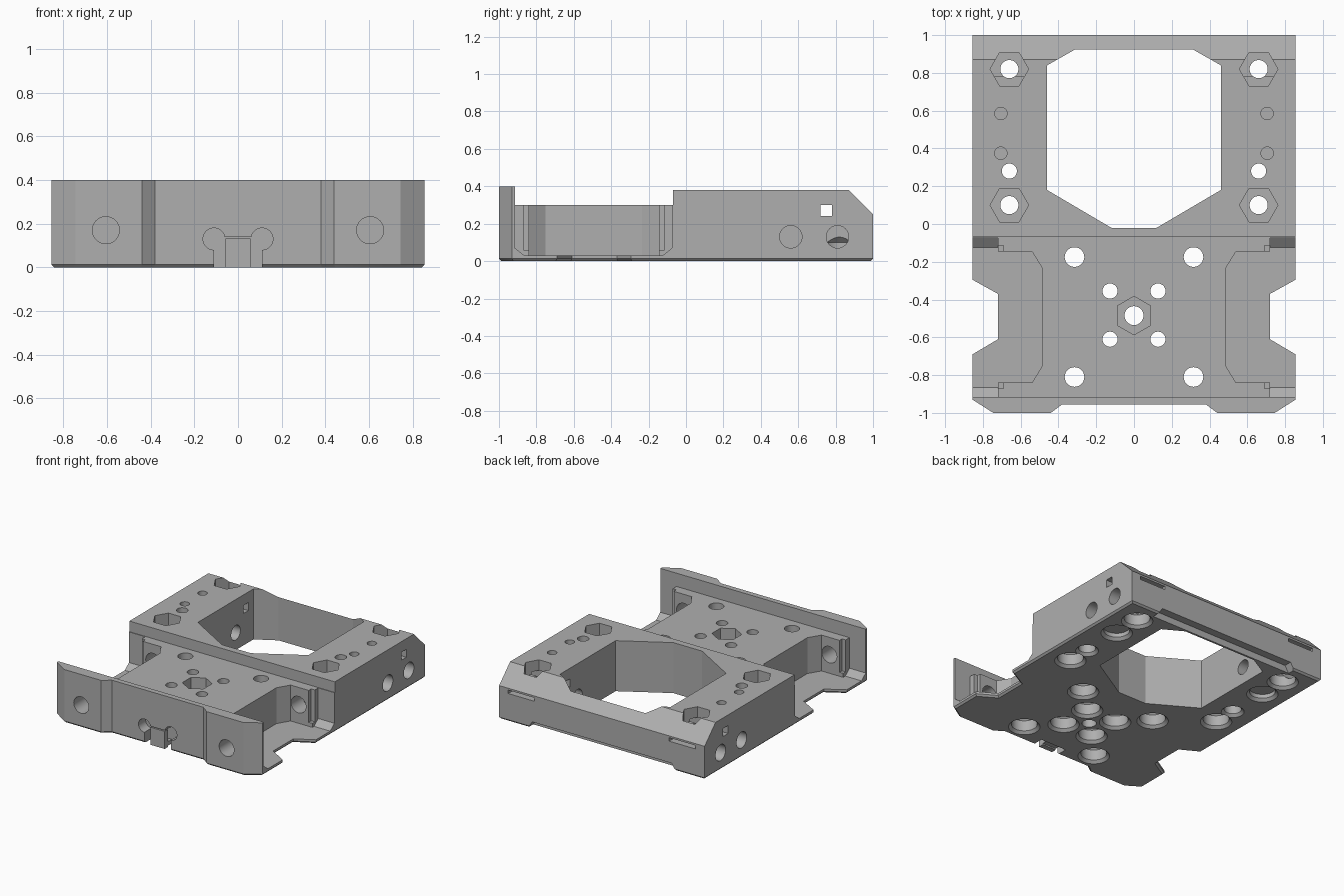
import bpy, bmesh, math
from mathutils import Vector

if "Cube" in bpy.data.objects:
    bpy.data.objects.remove(bpy.data.objects["Cube"], do_unlink=True)

grey = bpy.data.materials.new("plain grey")
grey.use_nodes = True
grey.diffuse_color = (0.43, 0.43, 0.43, 1)
grey.node_tree.nodes["Principled BSDF"].inputs["Base Color"].default_value = (0.43, 0.43, 0.43, 1)

cutters = bpy.data.collections.new("cutters")
bpy.context.scene.collection.children.link(cutters)
AXES = {"x": lambda u, v, w: (w, u, v),
        "y": lambda u, v, w: (u, w, v),
        "z": lambda u, v, w: (u, v, w)}


def loft(name, rings, axis, cutter=True, bevel=0):
    """Skin a stack of (points, position) rings along an axis."""
    bm = bmesh.new()
    loops = [[bm.verts.new(AXES[axis](u, v, w)) for u, v in pts] for pts, w in rings]
    low = bm.faces.new(loops[0])
    bm.faces.new(loops[-1])
    for a, b in zip(loops, loops[1:]):
        for i in range(len(a)):
            j = (i + 1) % len(a)
            bm.faces.new((a[i], a[j], b[j], b[i]))
    bmesh.ops.recalc_face_normals(bm, faces=bm.faces)
    if bevel:
        bmesh.ops.bevel(bm, geom=list(low.edges), offset=bevel, segments=1,
                        affect="EDGES", profile=0.5)
    mesh = bpy.data.meshes.new(name)
    bm.to_mesh(mesh)
    bm.free()
    ob = bpy.data.objects.new(name, mesh)
    mesh.materials.append(grey)
    (cutters if cutter else bpy.context.scene.collection).objects.link(ob)
    ob.hide_render = cutter
    return ob


def prism(name, pts, axis, a, b, **kw):
    return loft(name, [(pts, a), (pts, b)], axis, **kw)


def box(name, x0, x1, y0, y1, z0, z1, **kw):
    return prism(name, [(x0, y0), (x1, y0), (x1, y1), (x0, y1)], "z", z0, z1, **kw)


def ngon(cx, cy, r, n=32, turn=0.0):
    return [(cx + r * math.cos(turn + math.tau * i / n),
             cy + r * math.sin(turn + math.tau * i / n)) for i in range(n)]


def mirrored(half):
    return half + [(-x, y) for x, y in reversed(half)]


def rod(name, cx, cy, steps, axis="z"):
    return loft(name, [(ngon(cx, cy, r), w) for r, w in steps], axis)


def counterbored(name, x, y, r, wide):
    rod(name, x, y, [(wide + 0.03, -0.01), (wide, 0.02), (wide, 0.1), (r, 0.14), (r, 0.5)])


# Solid blank with the notched outline and a chamfered underside
outline = mirrored([(0.38, -0.955), (0.44, -1), (0.745, -1), (0.855, -0.93),
                    (0.855, -0.69), (0.72, -0.61), (0.72, -0.37), (0.855, -0.295),
                    (0.855, 1)])
body = prism("mount_body", outline, "z", 0, 0.4, cutter=False, bevel=0.013)

# Lowered middle deck, rear block top and rear slope
box("deck_cut", -1, 1, -0.915, -0.07, 0.3, 0.6)
prism("rear_top_cut", [(-0.075, 0.38), (0.87, 0.38), (1.02, 0.23), (1.1, 0.23),
                       (1.1, 0.6), (-0.075, 0.6)], "x", -1, 1)

# Large opening in the rear block
prism("opening", mirrored([(0.12, -0.02), (0.46, 0.18), (0.46, 0.84), (0.31, 0.925)]),
      "z", -0.1, 0.6)

# Underside relief along the rear edge
prism("rear_relief", [(-0.68, -0.1), (-0.58, 0.05), (0.58, 0.05), (0.68, -0.1)],
      "y", 0.94, 1.1)

for s in (-1, 1):
    # Side pockets with sloped floor ends
    prism("side_pocket", [(s * x, y) for x, y in
          [(0.485, -0.235), (0.54, -0.145), (0.8, -0.145), (0.8, -0.84),
           (0.54, -0.84), (0.485, -0.75)]], "z", 0.03, 0.6)
    prism("pocket_ends", [(-0.915, 0.07), (-0.865, 0.03), (-0.125, 0.03),
                          (-0.075, 0.07), (-0.075, 0.6), (-0.915, 0.6)],
          "x", s * 0.72, s * 1.0)
    for y0, y1 in ((-0.2, -0.115), (-0.87, -0.8)):
        a, b = sorted((s * 0.69, s * 0.75))
        box("flange_step", a, b, y0, y1, 0.06, 0.6)

    # Long rail holes through the front wall and flanges
    rod("rail_hole", s * 0.605, 0.17, [(0.062, -1.1), (0.062, -0.01)], "y")

    # Front clip slots
    rod("clip_hole", s * 0.11, 0.13, [(0.05, -1.1), (0.05, -0.87)], "y")

    # Deck bolts
    for x, y, r in ((0.315, -0.175, 0.052), (0.315, -0.81, 0.052),
                    (0.127, -0.355, 0.04), (0.127, -0.61, 0.04)):
        counterbored("deck_bolt", s * x, y, r, 0.09)

    # Rear block bolts, nut pockets and pin holes
    for y in (0.1, 0.82):
        counterbored("rear_bolt", s * 0.66, y, 0.048, 0.09)
        prism("nut_pocket", ngon(s * 0.66, y, 0.102, 6), "z", 0.28, 0.6)
    counterbored("guide_bolt", s * 0.66, 0.28, 0.04, 0.06)
    rod("underside_bore", s * 0.66, 0.6, [(0.12, -0.01), (0.09, 0.02), (0.09, 0.05)])
    for y in (0.375, 0.585):
        rod("pin_hole", s * 0.705, y, [(0.033, 0.25), (0.033, 0.6)])

    # Side holes, inner wall hole and rear slot
    for y in (0.56, 0.81):
        rod("side_hole", y, 0.13, [(0.06, s * 0.6), (0.06, s * 1.0)], "x")
    rod("inner_hole", 0.63, 0.13, [(0.055, s * 0.4), (0.055, s * 0.57)], "x")
    a, b = sorted((s * 0.56, s * 0.78))
    box("rear_slot", a, b, 0.88, 1.1, 0.21, 0.236)

# Square channel across the rear block
box("cross_channel", -1, 1, 0.72, 0.78, 0.24, 0.3)

# Centre bolt with hexagonal pocket
rod("centre_bolt", 0, -0.485, [(0.05, -0.1), (0.05, 0.6)])
prism("centre_nut", ngon(0, -0.485, 0.102, 6, math.pi / 6), "z", 0.2, 0.6)

# Front clip window, open to the underside
box("clip_window", -0.11, 0.11, -1.1, -0.87, -0.1, 0.14)

# Cut everything out in one pass, then drop the cutters
mod = body.modifiers.new("cuts", "BOOLEAN")
mod.operation = "DIFFERENCE"
mod.operand_type = "COLLECTION"
mod.collection = cutters
mod.solver = "EXACT"
bpy.context.view_layer.update()
graph = bpy.context.evaluated_depsgraph_get()
finished = bpy.data.meshes.new_from_object(body.evaluated_get(graph))
body.modifiers.clear()
body.data = finished
finished.materials.clear()
finished.materials.append(grey)
for p in finished.polygons:
    p.material_index = 0
for ob in list(cutters.objects):
    bpy.data.objects.remove(ob, do_unlink=True)
bpy.data.collections.remove(cutters)

# Clip tongue standing in the window
box("clip_tongue", -0.058, 0.058, -0.955, -0.915, 0, 0.132, cutter=False)
box("clip_tongue_foot", -0.058, 0.058, -0.93, -0.86, 0.01, 0.04, cutter=False)

# Smooth round holes, keep edges sharp
bpy.ops.object.select_all(action="DESELECT")
body.select_set(True)
bpy.context.view_layer.objects.active = body
bpy.ops.object.shade_smooth_by_angle(angle=math.radians(25))
